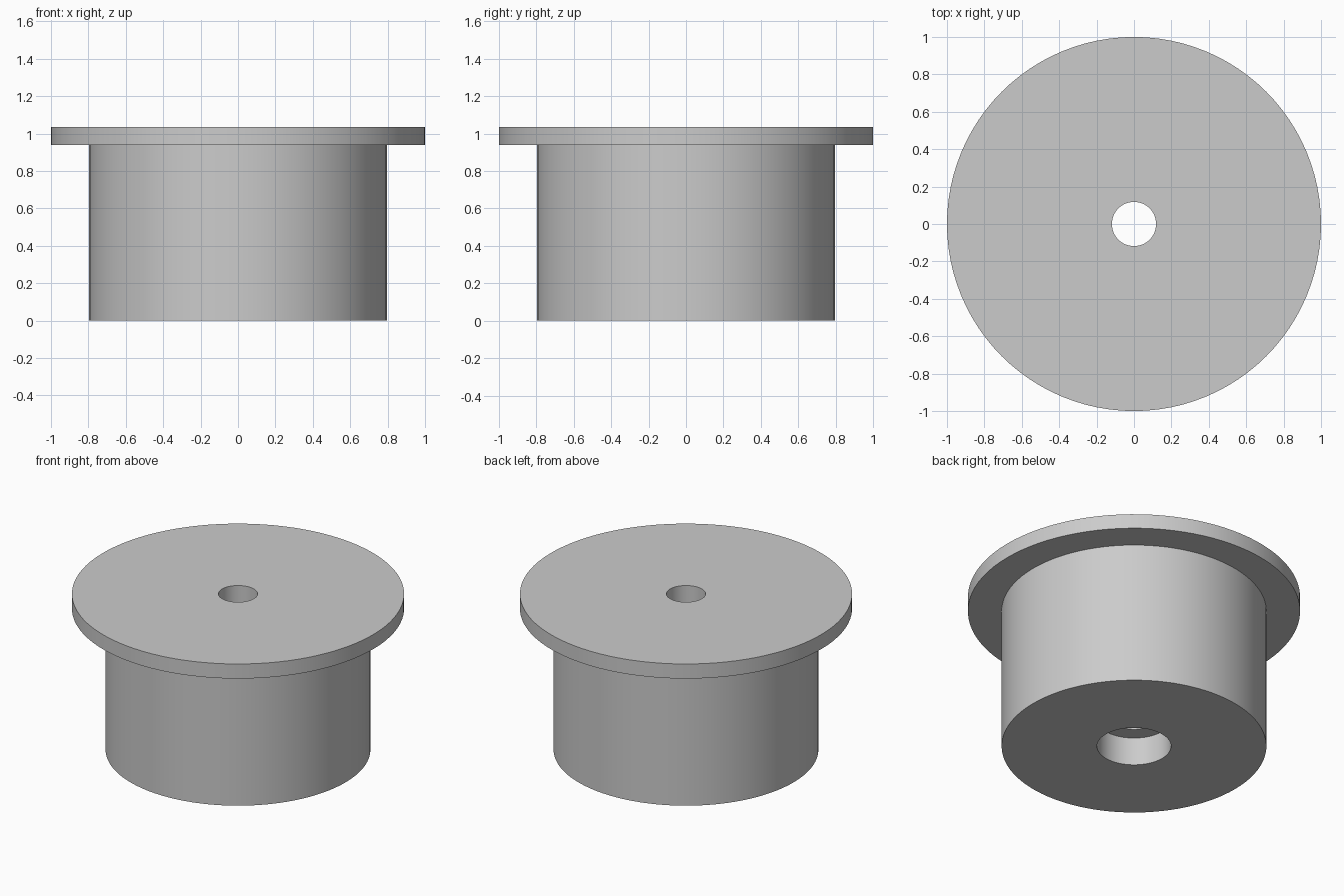
import bpy, bmesh, math
from mathutils import Vector

cube = bpy.data.objects.get("Cube")
if cube:
    bpy.data.objects.remove(cube, do_unlink=True)

SEGMENTS = 96
BODY_R, FLANGE_R = 0.797, 1.0
BORE_R, RECESS_R = 0.118, 0.223
FLANGE_Z, TOP_Z, RECESS_Z = 0.939, 1.036, 0.186

grey = bpy.data.materials.new("light_grey")
grey.use_nodes = True
colour = (0.6, 0.6, 0.6, 1.0)
grey.diffuse_color = colour
grey.node_tree.nodes["Principled BSDF"].inputs["Base Color"].default_value = colour


def lathe(name, profile):
    """Revolve a closed (radius, height) profile about z."""
    bm = bmesh.new()
    verts = [bm.verts.new((r, 0, z)) for r, z in profile]
    edges = [bm.edges.new((a, b)) for a, b in zip(verts, verts[1:] + verts[:1])]
    bmesh.ops.spin(bm, geom=verts + edges, cent=Vector(), axis=Vector((0, 0, 1)),
                   angle=math.tau, steps=SEGMENTS, use_merge=True)
    bmesh.ops.remove_doubles(bm, verts=bm.verts, dist=1e-4)
    bmesh.ops.recalc_face_normals(bm, faces=bm.faces)
    mesh = bpy.data.meshes.new(name)
    bm.to_mesh(mesh)
    bm.free()
    mesh.materials.append(grey)
    obj = bpy.data.objects.new(name, mesh)
    bpy.context.collection.objects.link(obj)
    bpy.ops.object.select_all(action="DESELECT")
    obj.select_set(True)
    bpy.context.view_layer.objects.active = obj
    bpy.ops.object.shade_smooth_by_angle(angle=math.radians(30))
    return obj


# Flanged plug: cylinder, wide top flange, through bore and recess underneath
lathe("flanged_plug", [
    (RECESS_R, 0), (BODY_R, 0), (BODY_R, FLANGE_Z),
    (FLANGE_R, FLANGE_Z), (FLANGE_R, TOP_Z), (BORE_R, TOP_Z),
    (BORE_R, RECESS_Z), (RECESS_R, RECESS_Z),
])
